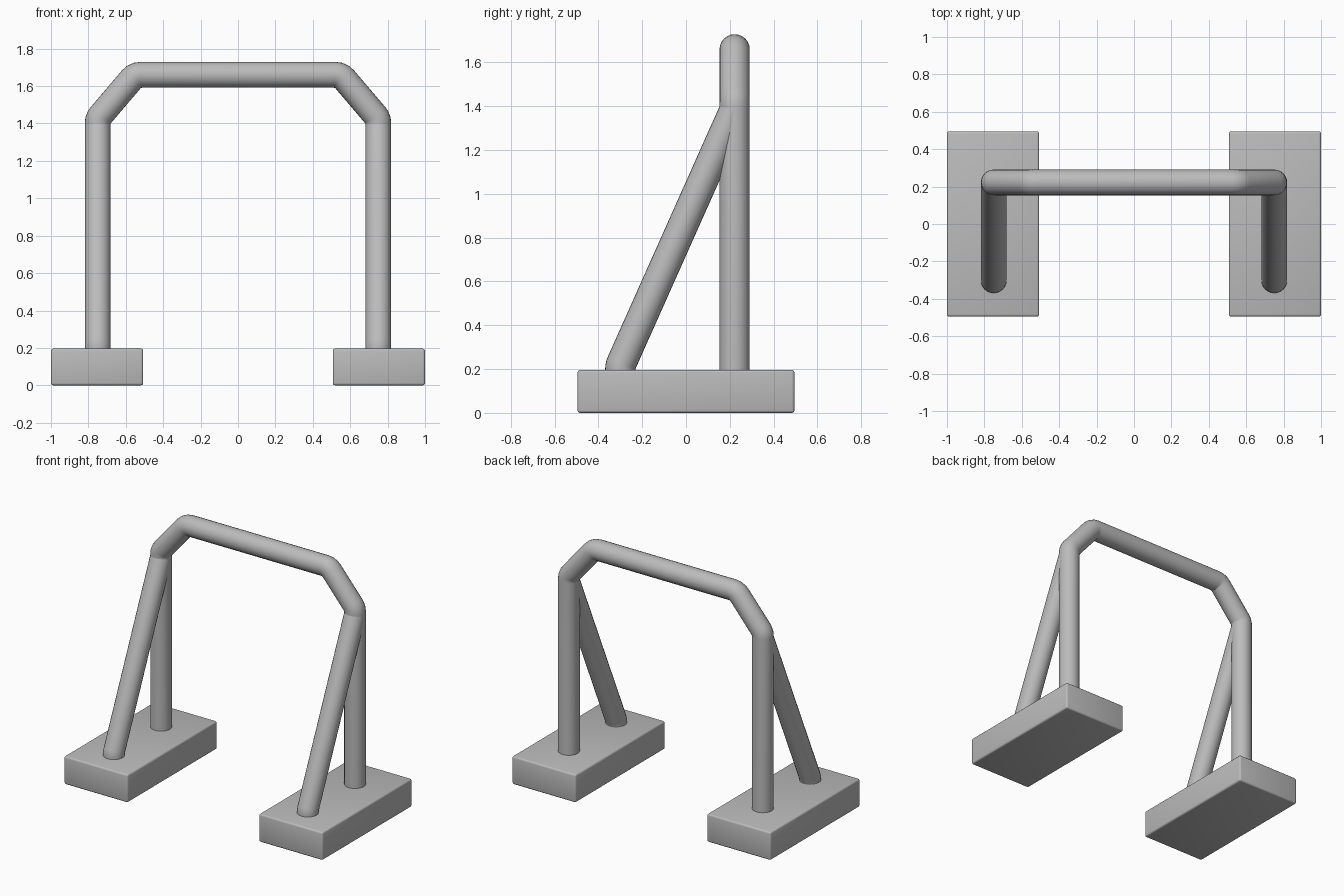
import bpy, bmesh, math
from mathutils import Vector

cube = bpy.data.objects.get("Cube")
if cube:
    bpy.data.objects.remove(cube, do_unlink=True)

RADIUS = 0.069
SIDES = 24
POST_X, POST_Y = 0.75, 0.222

grey = bpy.data.materials.new("plain grey")
grey.use_nodes = True
COLOUR = (0.5, 0.5, 0.5, 1)
grey.diffuse_color = COLOUR
grey.node_tree.nodes["Principled BSDF"].inputs["Base Color"].default_value = COLOUR


def finish(bm, name, angle):
    bmesh.ops.recalc_face_normals(bm, faces=bm.faces)
    mesh = bpy.data.meshes.new(name)
    bm.to_mesh(mesh)
    bm.free()
    mesh.materials.append(grey)
    obj = bpy.data.objects.new(name, mesh)
    bpy.context.collection.objects.link(obj)
    bpy.ops.object.select_all(action='DESELECT')
    obj.select_set(True)
    bpy.context.view_layer.objects.active = obj
    bpy.ops.object.shade_smooth_by_angle(angle=math.radians(angle))
    return obj


def round_corners(points):
    """Turn each corner into a tight bend hinged on its inner side."""
    path = [points[0]]
    for a, p, b in zip(points, points[1:], points[2:]):
        d0, d1 = (p - a).normalized(), (b - p).normalized()
        trim = RADIUS * math.tan(d0.angle(d1) / 2)
        start, end = p - d0 * trim, p + d1 * trim
        for i in range(4):
            t = i / 3
            path.append(start * (1 - t) ** 2 + p * 2 * t * (1 - t) + end * t ** 2)
    return path + [points[-1]]


def tube(name, points, normal):
    """Round tube along a flat path, with mitred rings."""
    path = round_corners([Vector(p) for p in points])
    normal = Vector(normal)
    bm = bmesh.new()
    rings = []
    for i, p in enumerate(path):
        before = (p - path[i - 1]).normalized() if i else (path[1] - p).normalized()
        after = (path[i + 1] - p).normalized() if i + 1 < len(path) else before
        side = normal.cross(before + after).normalized()
        stretch = 1 / math.cos(before.angle(after, 0) / 2)
        ring = []
        for k in range(SIDES):
            a = math.tau * k / SIDES
            ring.append(bm.verts.new(
                p + RADIUS * (math.cos(a) * normal + math.sin(a) * stretch * side)))
        rings.append(ring)
    for r0, r1 in zip(rings, rings[1:]):
        for k in range(SIDES):
            j = (k + 1) % SIDES
            bm.faces.new((r0[k], r0[j], r1[j], r1[k]))
    bm.faces.new(rings[0])
    bm.faces.new(rings[-1])
    return finish(bm, name, 35)


# Bent hoop: two posts, sloping shoulders and top bar
half = [(POST_X, 0.1), (POST_X, 1.425), (0.55, 1.66)]
outline = [(-x, z) for x, z in half] + half[::-1]
tube("hoop_frame", [(x, POST_Y, z) for x, z in outline], (0, 1, 0))

for label, s in (("left", 1), ("right", -1)):
    # Slanted brace, turning upright where it enters the foot
    x = s * POST_X
    tube(label + "_brace",
         [(x, -0.3, 0.1), (x, -0.3, 0.215), (x, POST_Y, 1.385)], (1, 0, 0))

    # Foot block with softened edges
    bm = bmesh.new()
    bmesh.ops.create_cube(bm, size=1)
    for v in bm.verts:
        v.co = Vector((v.co.x * 0.493 + s * 0.7535, v.co.y * 0.99, v.co.z * 0.196 + 0.098))
    bmesh.ops.bevel(bm, geom=bm.edges[:], offset=0.012, segments=3,
                    profile=0.5, affect='EDGES')
    finish(bm, label + "_foot", 40)
